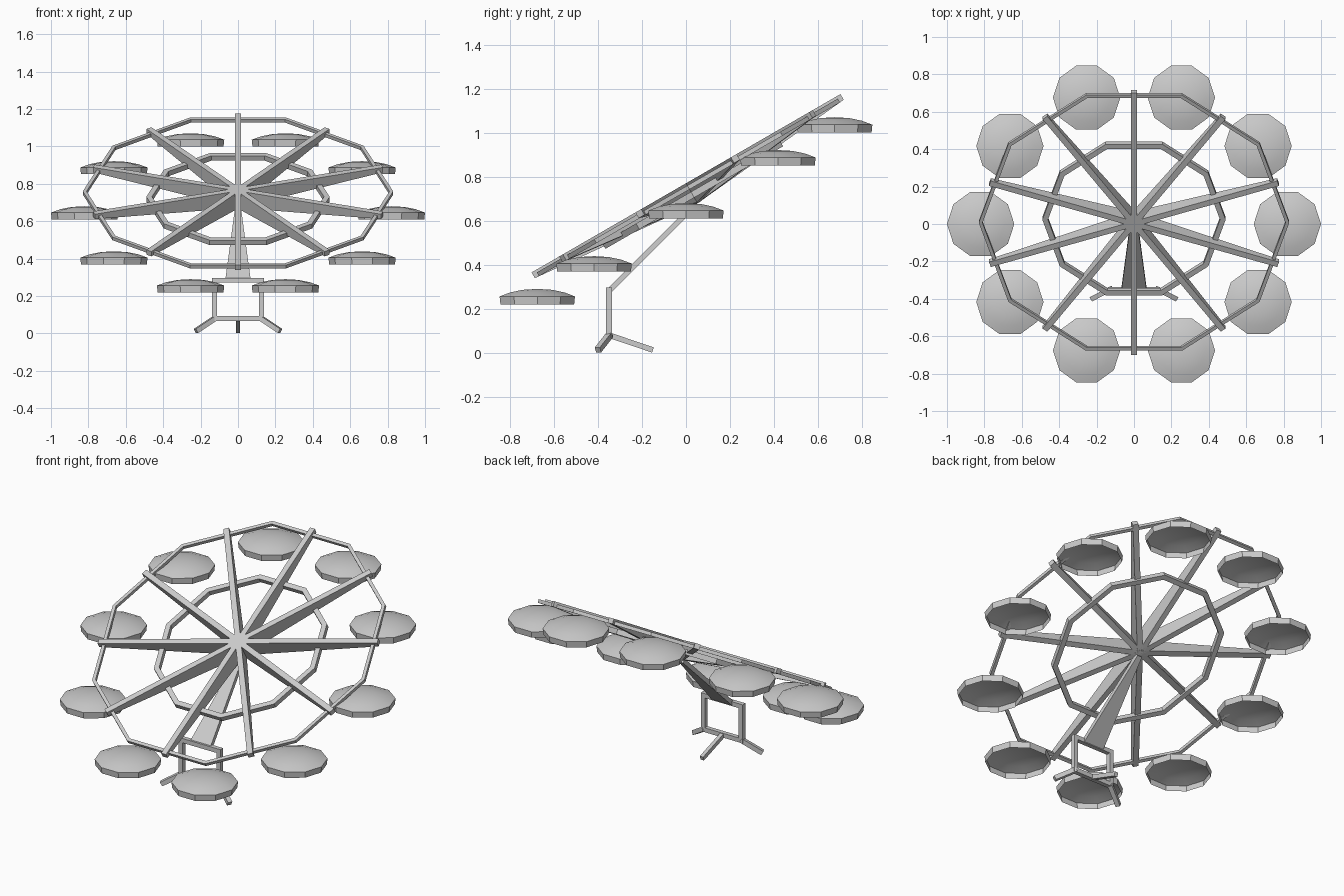
import bpy, math
from math import sin, cos, pi, radians
from mathutils import Vector, Matrix

if "Cube" in bpy.data.objects:
    bpy.data.objects.remove(bpy.data.objects["Cube"])

TILT = Matrix.Translation((0, 0, 0.77)) @ Matrix.Rotation(radians(30), 4, 'X')
N = 10


def make(name, verts, faces, matrix=None):
    mesh = bpy.data.meshes.new(name)
    mesh.from_pydata([tuple(v) for v in verts], [], faces)
    if matrix is not None:
        mesh.transform(matrix)
    mesh.update()
    ob = bpy.data.objects.new(name, mesh)
    bpy.context.collection.objects.link(ob)
    return ob


BOX = [(3, 2, 1, 0), (4, 5, 6, 7), (0, 1, 5, 4),
       (1, 2, 6, 5), (2, 3, 7, 6), (3, 0, 4, 7)]


def beam(name, a, b, wa, wb, thick, side=None):
    """Square-ended bar from a to b, with its own width at each end."""
    a, b = Vector(a), Vector(b)
    d = (b - a).normalized()
    if side is None:
        side = Vector((1, 0, 0)) if abs(d.x) < 0.9 else Vector((0, 1, 0))
    s = (side - d * side.dot(d)).normalized()
    t = d.cross(s)
    verts = []
    for p, w in ((a, wa), (b, wb)):
        for i, j in ((-1, -1), (1, -1), (1, 1), (-1, 1)):
            verts.append(p + s * i * w / 2 + t * j * thick / 2)
    return make(name, verts, BOX)


def ring(name, radius, w, top, bottom):
    """Ten-sided rim with a rectangular section."""
    prof = [(radius - w / 2, bottom), (radius + w / 2, bottom),
            (radius + w / 2, top), (radius - w / 2, top)]
    verts, faces = [], []
    for k in range(N):
        a = 2 * pi * k / N
        verts += [(r * cos(a), r * sin(a), z) for r, z in prof]
        m = (k + 1) % N
        for j in range(4):
            n = (j + 1) % 4
            faces.append((k * 4 + j, m * 4 + j, m * 4 + n, k * 4 + n))
    return make(name, verts, faces, TILT)


# Spokes: thin at the tip, deep at the hub
for k in range(N):
    h = 0.016
    verts = [(-h, 0, -0.105), (h, 0, -0.105), (h, 0, 0), (-h, 0, 0),
             (-h, 0.81, -0.03), (h, 0.81, -0.03), (h, 0.81, 0), (-h, 0.81, 0)]
    make(f"spoke_{k}", verts, BOX, TILT @ Matrix.Rotation(2 * pi * k / N, 4, 'Z'))

# Rims
ring("outer_rim", 0.82, 0.02, -0.012, -0.032)
ring("inner_rim", 0.475, 0.03, -0.045, -0.075)

# Hanging canopies: open below, domed on top, kept level
profile = [(0.176, 0.0), (0.18, 0.036), (0.13, 0.054), (0.07, 0.066)]
for k in range(N):
    a = 2 * pi * k / N
    verts = [(r * cos(2 * pi * i / N), r * sin(2 * pi * i / N), z)
             for r, z in profile for i in range(N)] + [(0, 0, 0.07)]
    faces = []
    for j in range(len(profile) - 1):
        for i in range(N):
            m = (i + 1) % N
            faces.append((j * N + i, j * N + m, (j + 1) * N + m, (j + 1) * N + i))
    last = (len(profile) - 1) * N
    faces += [(last + i, last + (i + 1) % N, len(verts) - 1) for i in range(N)]
    loc = (0.82 * cos(a), 0.82 * sin(a) * cos(radians(30)),
           0.61 + 0.82 * sin(a) * 0.5)
    ob = make(f"canopy_{k}", verts, faces,
              Matrix.Translation(loc) @ Matrix.Rotation(a, 4, 'Z'))
    bpy.context.view_layer.objects.active = ob
    ob.select_set(True)
    bpy.ops.object.shade_smooth_by_angle(angle=radians(35))
    ob.select_set(False)

# Support arm, tapering up to the hub
beam("support_arm", (0, -0.35, 0.28), (0, 0.04, 0.67), 0.135, 0.03, 0.025)

# Square base frame
T = 0.026
for s in (-1, 1):
    beam("frame_post", (s * 0.125, -0.35, 0.067), (s * 0.125, -0.35, 0.297), T, T, T)
    beam("front_foot", (s * 0.12, -0.345, 0.083), (s * 0.225, -0.4, 0.013), T, T, T,
         Vector((0, 0, 1)))
for z in (0.08, 0.284):
    beam("frame_bar", (-0.125, -0.35, z), (0.125, -0.35, z), T, T, T)
beam("rear_foot", (0, -0.35, 0.08), (0, -0.15, 0.013), 0.022, 0.022, 0.025)
